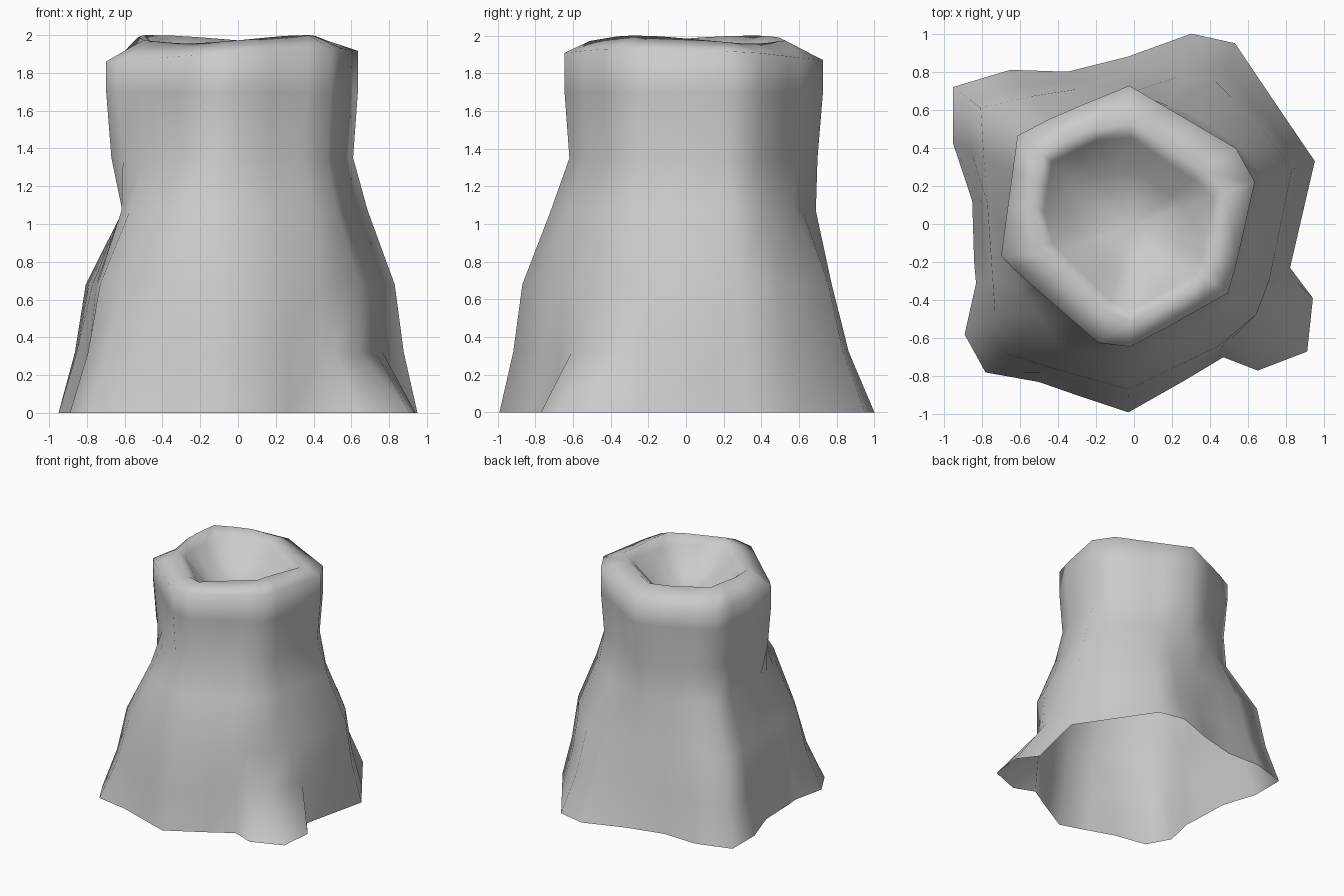
import bpy
import bmesh
import math
from mathutils import Vector

cube = bpy.data.objects.get("Cube")
if cube:
    bpy.data.objects.remove(cube)


def polar(outline):
    """Return the outline as points sorted by angle around the centre."""
    points = [Vector(p) / 100 for p in outline]
    return sorted(points, key=lambda p: math.atan2(p.y, p.x))


def radius_at(points, angle):
    """Distance from the centre to a closed outline along one direction."""
    direction = Vector((math.cos(angle), math.sin(angle)))
    best = 0
    for index, start in enumerate(points):
        edge = points[index - 1] - start
        bottom = direction.cross(edge)
        if abs(bottom) < 1e-9:
            continue
        distance = start.cross(edge) / bottom
        along = start.cross(direction) / bottom
        if distance > 0 and -1e-4 <= along <= 1 + 1e-4:
            best = max(best, distance)
    return best


# Outlines seen from above, in hundredths of a unit
ground = polar([(-95, 72), (-65, 81), (-35, 80), (-3, 88), (30, 100), (53, 95),
                (78, 58), (95, 33), (82, -23), (94, -39), (91, -67), (65, -77),
                (47, -70), (27, -82), (-3, -99), (-27, -91), (-50, -83),
                (-78, -78), (-89, -58), (-83, -31), (-84, -20), (-85, 12),
                (-95, 42)])
# The ground outline without the short front left root
core = [p for p in ground if p.x < 0.6 or p.y > -0.3]
skirt = polar([(30, 78), (50, 74), (83, 29), (70, -35), (66, -46), (45, -64),
               (-3, -87), (-49, -74), (-73, -48), (-77, 10), (-81, 61),
               (-50, 68), (0, 75)])
waist = polar([(45, 53), (69, 25), (52, -40), (30, -58), (-5, -73), (-40, -64),
               (-62, -30), (-60, 10), (-62, 45), (-30, 62), (-2, 69)])
lip = polar([(-61, 48), (-3, 73), (55, 39), (64, 21), (50, -36), (18, -54),
             (-3, -65), (-18, -63), (-70, -18)])
mouth = polar([(-46, 34), (-8, 52), (44, 17), (34, -27), (-5, -50), (-51, -5)])


def lip_height(angle):
    return 1.89 + 0.04 * math.cos(angle + 0.5)


def crest_height(angle):
    return 1.978 + 0.022 * math.cos(2 * angle + 1.3)


def level(height):
    return lambda angle: height


# Each ring: first outline, second outline, blend, scale, height rule
rings = [
    (ground, ground, 0, 1, level(0)),
    (skirt, core, 0.4, 1, level(0.32)),
    (skirt, skirt, 0, 1, level(0.68)),
    (waist, waist, 0, 1, level(1.07)),
    (lip, lip, 0, 0.96, level(1.35)),
    (lip, lip, 0, 1, level(1.7)),
    (lip, lip, 0, 1, lip_height),
    (mouth, lip, 0.2, 1, crest_height),
    (mouth, mouth, 0, 0.95, level(1.92)),
    (mouth, mouth, 0, 0.6, level(1.75)),
]

# Trunk wall, rolled rim and bowl as one open-bottomed skin
angles = [math.atan2(p.y, p.x) for p in ground]
bm = bmesh.new()
loops = []
for first, second, blend, scale, height in rings:
    loop = []
    for angle in angles:
        inner = radius_at(first, angle)
        outer = radius_at(second, angle)
        reach = scale * (inner + (outer - inner) * blend)
        loop.append(bm.verts.new((reach * math.cos(angle),
                                  reach * math.sin(angle), height(angle))))
    loops.append(loop)

count = len(angles)
for lower, upper in zip(loops, loops[1:]):
    for i in range(count):
        j = (i + 1) % count
        bm.faces.new((lower[i], lower[j], upper[j], upper[i]))

# Bowl floor
centre = bm.verts.new((0, 0, 1.65))
for i in range(count):
    bm.faces.new((loops[-1][i], loops[-1][(i + 1) % count], centre))

for face in bm.faces:
    face.smooth = True

mesh = bpy.data.meshes.new("hollow_stump")
bm.to_mesh(mesh)
bm.free()
stump = bpy.data.objects.new("hollow_stump", mesh)
bpy.context.scene.collection.objects.link(stump)

# Plain grey surface
grey = bpy.data.materials.new("mid_grey")
grey.use_nodes = True
colour = (0.6, 0.6, 0.6, 1)
grey.diffuse_color = colour
grey.node_tree.nodes["Principled BSDF"].inputs["Base Color"].default_value = colour
mesh.materials.append(grey)
